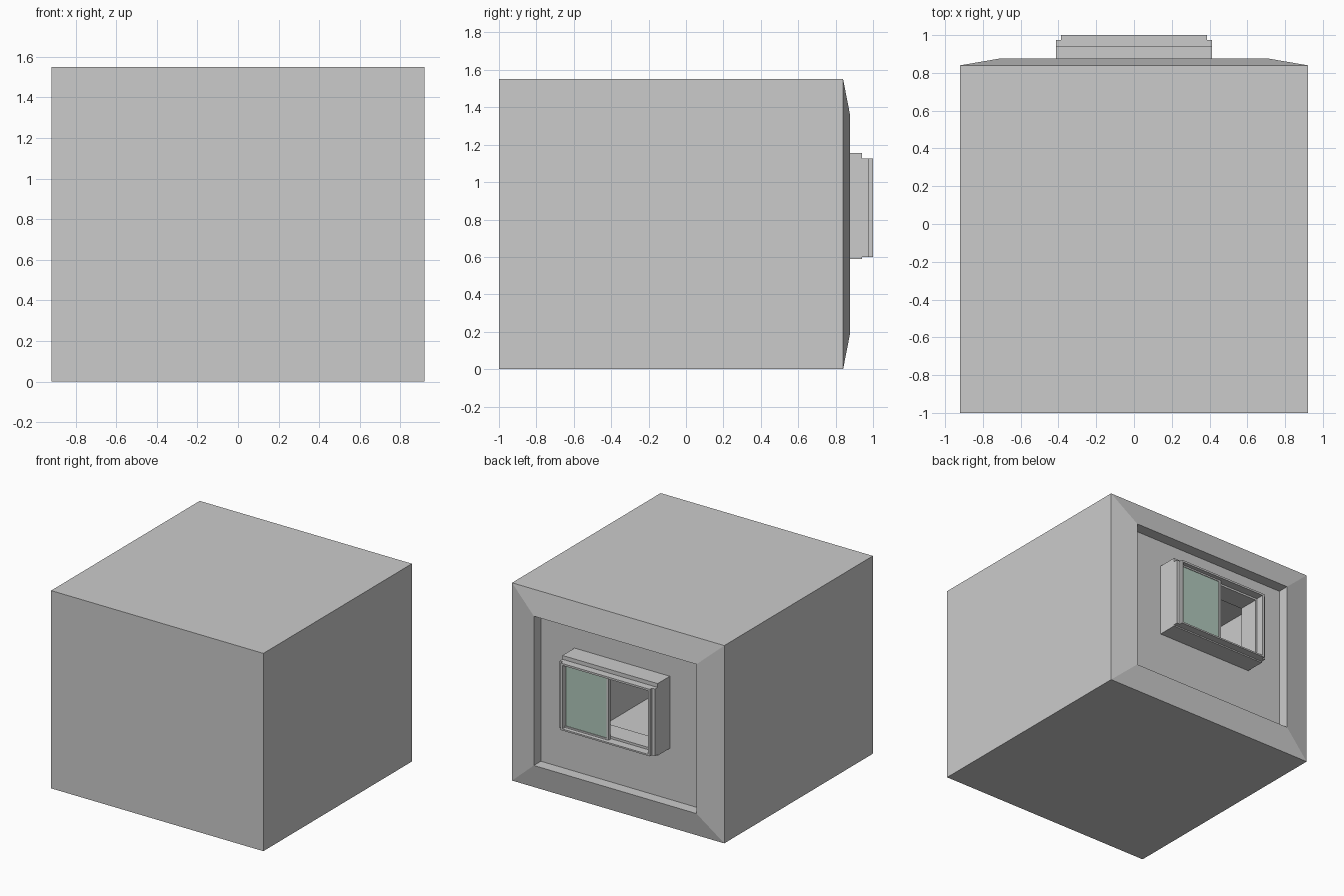
import bpy
import bmesh

if "Cube" in bpy.data.objects:
    bpy.data.objects.remove(bpy.data.objects["Cube"])


def material(name, rgb):
    m = bpy.data.materials.new(name)
    m.diffuse_color = (*rgb, 1)
    m.use_nodes = True
    m.node_tree.nodes["Principled BSDF"].inputs["Base Color"].default_value = m.diffuse_color
    return m


GREY = material("plaster grey", (0.60, 0.60, 0.60))
GLASS = material("green glass", (0.44, 0.58, 0.50))


def loft(name, rings, mat, closed=False):
    """Join rectangular rings (half width, z low, z high, y); cap or loop the ends."""
    bm = bmesh.new()
    loops = [[bm.verts.new(p) for p in
              ((-w, y, lo), (w, y, lo), (w, y, hi), (-w, y, hi))]
             for w, lo, hi, y in rings]
    pairs = list(zip(loops, loops[1:]))
    if closed:
        pairs.append((loops[-1], loops[0]))
    else:
        bm.faces.new(loops[0])
        bm.faces.new(loops[-1])
    for a, b in pairs:
        for i in range(4):
            j = (i + 1) % 4
            bm.faces.new((a[i], a[j], b[j], b[i]))
    bmesh.ops.recalc_face_normals(bm, faces=bm.faces)
    me = bpy.data.meshes.new(name)
    bm.to_mesh(me)
    bm.free()
    me.materials.append(mat)
    ob = bpy.data.objects.new(name, me)
    bpy.context.collection.objects.link(ob)
    return ob


def box(name, x0, x1, y0, y1, z0, z1, mat):
    ob = loft(name, [((x1 - x0) / 2, z0, z1, y0), ((x1 - x0) / 2, z0, z1, y1)], mat)
    ob.location.x = (x0 + x1) / 2
    return ob


# Hollow room: outer walls, chamfered surround, recessed panel, window hole, interior
loft("room_shell", [
    (0.92, 0.00, 1.55, -1.0),
    (0.92, 0.00, 1.55, 0.84),
    (0.705, 0.19, 1.36, 0.877),
    (0.705, 0.19, 1.36, 0.79),
    (0.39, 0.61, 1.115, 0.79),
    (0.39, 0.61, 1.115, 0.78),
    (0.912, 0.008, 1.542, 0.78),
    (0.912, 0.008, 1.542, -0.992),
], GREY)

# Stepped casing projecting around the opening
loft("window_casing", [
    (0.413, 0.59, 1.155, 0.775),
    (0.413, 0.59, 1.155, 0.941),
    (0.413, 0.60, 1.125, 0.941),
    (0.413, 0.60, 1.125, 0.975),
    (0.387, 0.60, 1.125, 0.975),
    (0.387, 0.60, 1.125, 1.0),
    (0.372, 0.612, 1.11, 1.0),
    (0.372, 0.612, 1.11, 0.935),
    (0.36, 0.63, 1.095, 0.935),
    (0.36, 0.63, 1.095, 0.775),
], GREY, closed=True)

# Sliding pane parked on one half, with its thin sash
box("window_pane", 0.01, 0.365, 0.955, 0.963, 0.62, 1.10, GLASS)
box("sash_stile", -0.006, 0.012, 0.945, 0.968, 0.612, 1.11, GREY)
for label, z in (("lower", 0.612), ("upper", 1.098)):
    box("sash_rail_" + label, 0.012, 0.372, 0.945, 0.968, z, z + 0.012, GREY)
